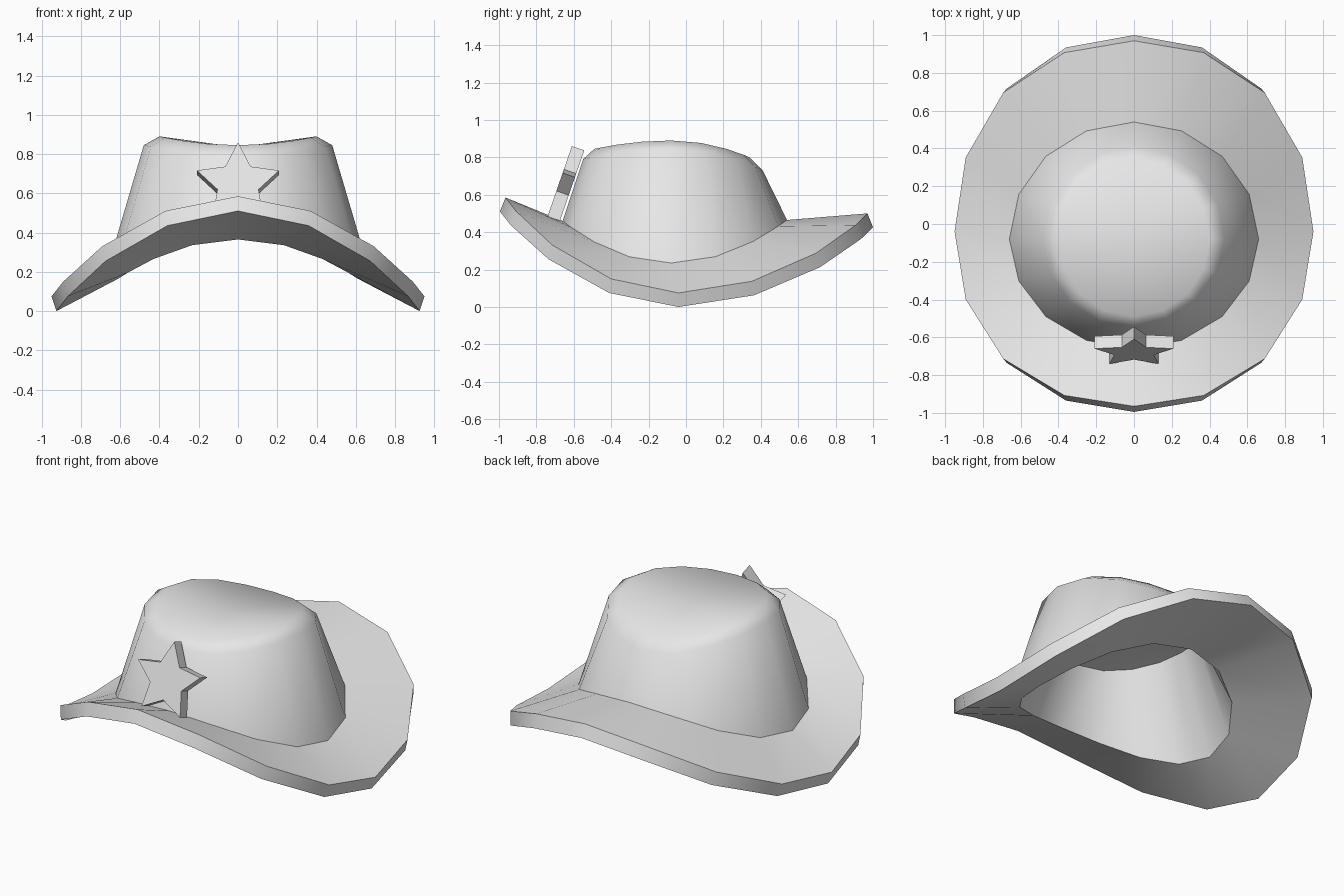
import bpy, bmesh
from math import sin, cos, pi
from mathutils import Vector

if "Cube" in bpy.data.objects:
    bpy.data.objects.remove(bpy.data.objects["Cube"], do_unlink=True)

SIDES = 16

grey = bpy.data.materials.new("light_grey")
grey.use_nodes = True
grey.diffuse_color = (0.8, 0.8, 0.8, 1)
grey.node_tree.nodes["Principled BSDF"].inputs["Base Color"].default_value = (0.8, 0.8, 0.8, 1)


def finish(bm, name):
    bmesh.ops.recalc_face_normals(bm, faces=bm.faces)
    mesh = bpy.data.meshes.new(name)
    bm.to_mesh(mesh)
    bm.free()
    mesh.materials.append(grey)
    obj = bpy.data.objects.new(name, mesh)
    bpy.context.collection.objects.link(obj)
    return obj


def saddle_ring(width, middle, front, back, z_side, z_front, z_back, square=0.0):
    """Oval ring whose height bends from the sides to the front and back."""
    points = []
    for i in range(SIDES):
        a = 2 * pi * i / SIDES
        c, s = cos(a), sin(a)
        bulge = 1 + square * sin(2 * a) ** 2
        reach, z_end = (front, z_front) if c > 0 else (back, z_back)
        points.append(Vector((width * s * bulge, middle - reach * c * bulge,
                              z_side + (z_end - z_side) * c * c)))
    return points


def hat_part(name, rings, sharp, caps=(None, None), closed=False):
    """Bridge rings in order, mark the sharp ones, fan-fill capped ends."""
    bm = bmesh.new()
    loops = [[bm.verts.new(p) for p in ring] for ring in rings]
    pairs = list(zip(loops, loops[1:]))
    if closed:
        pairs.append((loops[-1], loops[0]))
    for low, high in pairs:
        for i in range(SIDES):
            j = (i + 1) % SIDES
            bm.faces.new((low[i], low[j], high[j], high[i]))
    for loop, height in zip((loops[0], loops[-1]), caps):
        if height is not None:
            middle = sum((v.co.y for v in loop)) / SIDES
            hub = bm.verts.new((0, middle, height))
            for i in range(SIDES):
                bm.faces.new((loop[i], loop[(i + 1) % SIDES], hub))
    for face in bm.faces:
        face.smooth = True
    for k in sharp:
        for i in range(SIDES):
            bm.edges.get((loops[k][i], loops[k][(i + 1) % SIDES])).smooth = False
    return finish(bm, name)


# Brim edge, upper and lower
edge_top = saddle_ring(0.95, -0.04, 0.925, 1.01, 0.075, 0.585, 0.5, 0.03)
edge_bottom = []
for i, p in enumerate(edge_top):
    a = 2 * pi * i / SIDES
    edge_bottom.append(p + Vector((-0.025 * sin(a), -0.03 * cos(a), -0.075)))

# Crown rings, outside and inside
base = saddle_ring(0.66, -0.08, 0.58, 0.62, 0.235, 0.46, 0.465)
shoulder = saddle_ring(0.48, -0.08, 0.47, 0.49, 0.845, 0.79, 0.73)
top = saddle_ring(0.4, -0.08, 0.41, 0.42, 0.89, 0.845, 0.8)
opening = saddle_ring(0.61, -0.08, 0.54, 0.57, 0.165, 0.365, 0.37)
ceiling = saddle_ring(0.41, -0.08, 0.4, 0.42, 0.755, 0.7, 0.64)

# One continuous shell from the lining, under the brim, to the crown top
hat_part("hat", [ceiling, opening, edge_bottom, edge_top, base, shoulder, top],
         sharp=(0, 1, 2, 3, 4), caps=(0.7, 0.835))

# Star badge leaning against the front of the crown
up = Vector((0, 0.327, 0.945))
inward = Vector((0, 0.945, -0.327))
centre = Vector((0, -0.682, 0.652))
bm = bmesh.new()
outline = []
for i in range(10):
    a = pi * i / 5
    r = 0.11 if i % 2 else 0.22
    outline.append(bm.verts.new(centre + Vector((r * sin(a), 0, 0)) + up * r * cos(a)))
face = bm.faces.new(outline)
result = bmesh.ops.extrude_face_region(bm, geom=[face], use_keep_orig=True)
moved = [g for g in result["geom"] if isinstance(g, bmesh.types.BMVert)]
bmesh.ops.translate(bm, verts=moved, vec=inward * 0.07)
finish(bm, "star_badge")
